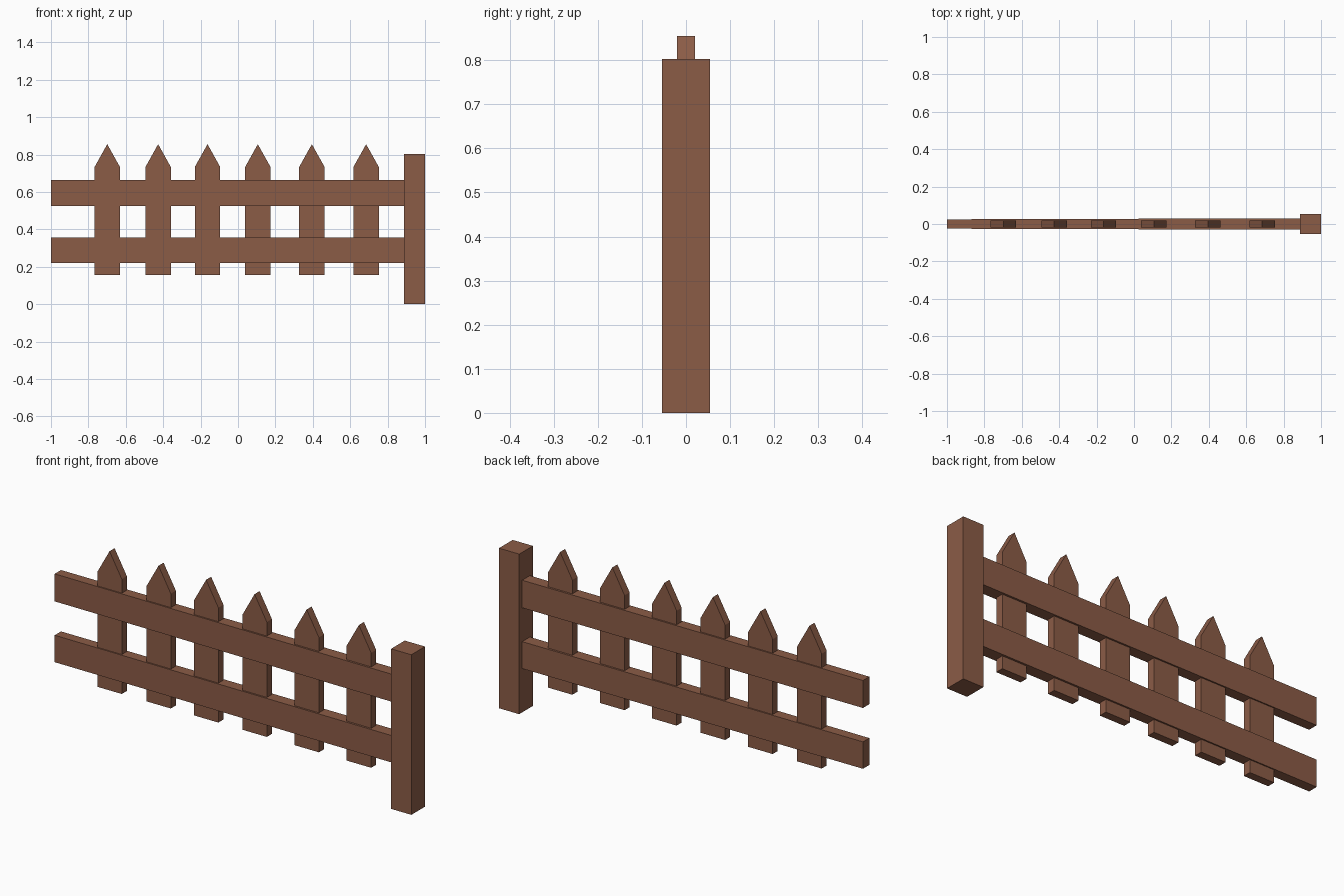
import bpy
import bmesh

cube = bpy.data.objects.get("Cube")
if cube:
    bpy.data.objects.remove(cube, do_unlink=True)

wood = bpy.data.materials.new("brown_wood")
wood.use_nodes = True
colour = (0.26, 0.107, 0.062, 1)
wood.diffuse_color = colour
wood.node_tree.nodes["Principled BSDF"].inputs["Base Color"].default_value = colour


def board(name, outline, half_depth):
    """Extrude an x-z outline; half_depth gives the half thickness at each x."""
    bm = bmesh.new()
    front = [bm.verts.new((x, -half_depth(x), z)) for x, z in outline]
    back = [bm.verts.new((x, half_depth(x), z)) for x, z in outline]
    bm.faces.new(front)
    bm.faces.new(back[::-1])
    for i in range(len(outline)):
        j = (i + 1) % len(outline)
        bm.faces.new((front[j], front[i], back[i], back[j]))
    bmesh.ops.recalc_face_normals(bm, faces=bm.faces)
    mesh = bpy.data.meshes.new(name)
    bm.to_mesh(mesh)
    bm.free()
    mesh.materials.append(wood)
    obj = bpy.data.objects.new(name, mesh)
    bpy.context.collection.objects.link(obj)
    return obj


def rectangle(x0, x1, z0, z1):
    return [(x0, z0), (x1, z0), (x1, z1), (x0, z1)]


# Square post at the left end
board("post", rectangle(0.888, 1.0, 0, 0.803), lambda x: 0.054)

# Two rails, slightly thicker towards the post
for name, z0, z1 in (("lower_rail", 0.22, 0.355), ("upper_rail", 0.525, 0.663)):
    board(name, rectangle(-1.0, 0.9, z0, z1), lambda x: 0.028 + 0.003 * x)

# Pointed pickets running through the rails
half = 0.068
for i, x in enumerate((-0.699, -0.427, -0.163, 0.106, 0.395, 0.685)):
    outline = [(x - half, 0.157), (x + half, 0.157), (x + half, 0.733),
               (x, 0.855), (x - half, 0.733)]
    board(f"picket_{i + 1}", outline, lambda x: 0.02)
